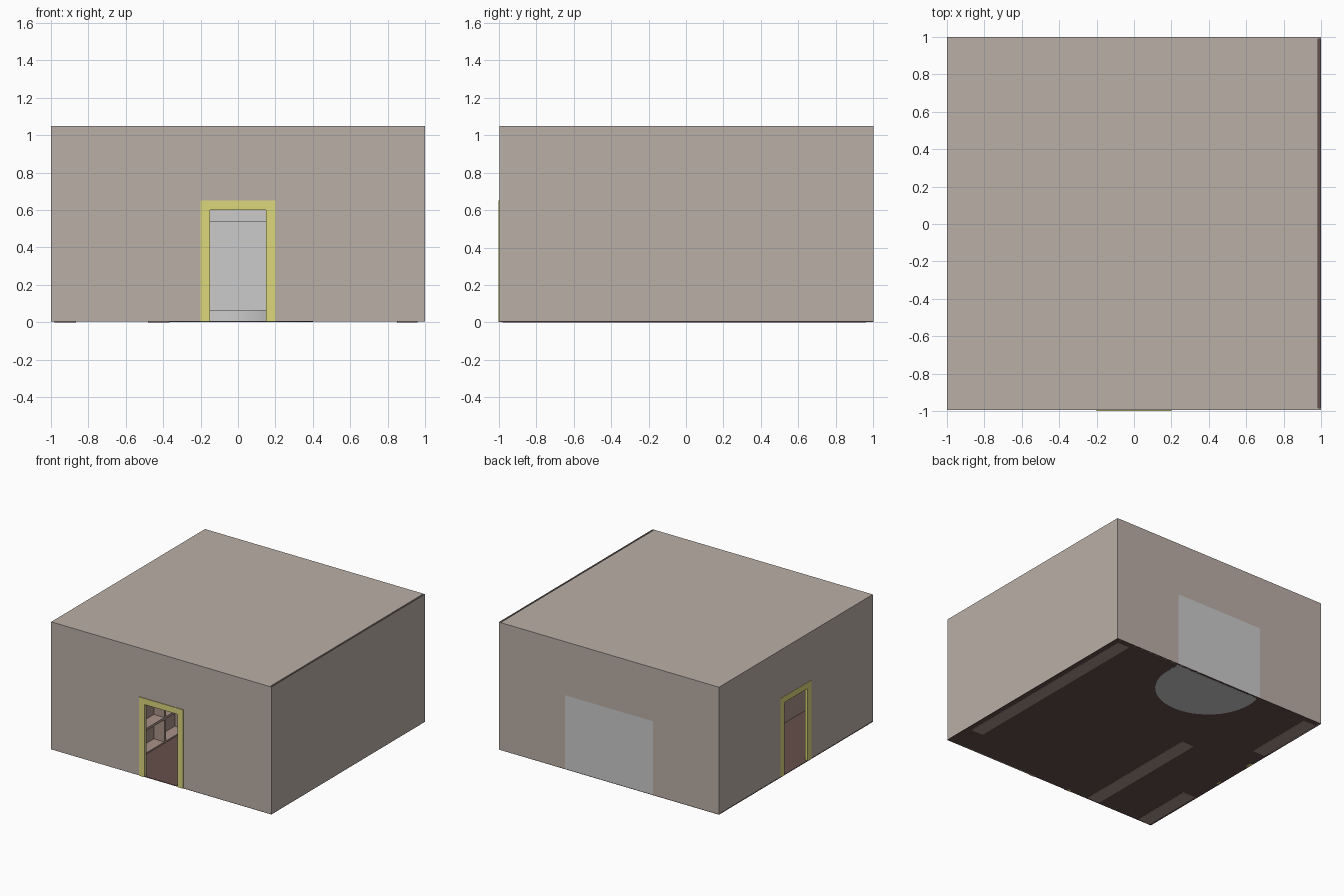
import bpy, bmesh
from math import pi, cos, sin

if "Cube" in bpy.data.objects:
    bpy.data.objects.remove(bpy.data.objects["Cube"])


def material(name, rgb):
    m = bpy.data.materials.new(name)
    m.diffuse_color = (*rgb, 1)
    m.use_nodes = True
    m.node_tree.nodes["Principled BSDF"].inputs["Base Color"].default_value = m.diffuse_color
    return m


WALL = material("plaster", (0.50, 0.43, 0.39))
FLOOR = material("dark_boards", (0.13, 0.08, 0.07))
WOOD = material("shelf_wood", (0.40, 0.29, 0.25))
TRIM = material("yellow_trim", (0.72, 0.68, 0.20))
H, T = 1.05, 0.01


def boxes(name, parts, mat=None):
    """One object from a list of (x0, x1, y0, y1, z0, z1) boxes."""
    bm = bmesh.new()
    for x0, x1, y0, y1, z0, z1 in parts:
        vs = bmesh.ops.create_cube(bm, size=1)["verts"]
        for v in vs:
            v.co = (x1 if v.co.x > 0 else x0, y1 if v.co.y > 0 else y0,
                    z1 if v.co.z > 0 else z0)
    return finish(name, bm, mat)


def finish(name, bm, mat=None):
    bmesh.ops.recalc_face_normals(bm, faces=bm.faces)
    me = bpy.data.meshes.new(name)
    bm.to_mesh(me)
    bm.free()
    ob = bpy.data.objects.new(name, me)
    bpy.context.collection.objects.link(ob)
    if mat:
        me.materials.append(mat)
    return ob


def around_opening(half, top, outer, outer_top):
    """Three (u0, u1, z0, z1) rectangles left of, right of and above an opening."""
    return [(-outer, -half, 0.003, outer_top), (half, outer, 0.003, outer_top),
            (-half, half, top, outer_top)]


# room shell: doors in the front and left walls, fireplace gap in the back
boxes("floor", [(-1, 1, -0.995, 1, 0.003, 0.008)], FLOOR)
boxes("roof", [(-1, 0.985, -0.995, 1, H - T, H)], WALL)
boxes("right_wall", [(1 - T / 2, 1, -0.995, 1, 0.003, H)], WALL)
boxes("front_wall", [(a, b, -0.995, -0.985, c, d)
                     for a, b, c, d in around_opening(0.15, 0.6, 1, H)], WALL)
boxes("left_wall", [(-0.998, -0.988, a, b, c, d)
                    for a, b, c, d in around_opening(0.15, 0.6, 0.995, H)], WALL)
boxes("back_wall", [(a, b, 1 - T, 1, c, d)
                    for a, b, c, d in around_opening(0.4, 0.61, 1, H)], WALL)

# door trims
frame = around_opening(0.15, 0.6, 0.2, 0.65)
boxes("front_door_frame", [(a, b, -1, -0.975, c, d) for a, b, c, d in frame], TRIM)
boxes("left_door_frame", [(-1, -0.975, a, b, c, d) for a, b, c, d in frame], TRIM)

# fireplace with a recess
boxes("fireplace", [(a, b, 0.86, 0.99, c, d)
                    for a, b, c, d in around_opening(0.3, 0.54, 0.4, 0.61)]
      + [(-0.4, 0.4, 0.98, 1, 0.003, 0.61)])

# rounded hearth, cut off flat at the back wall
bm = bmesh.new()
outline = [(0.4 * cos(2 * pi * i / 48), min(0.87 + 0.4 * sin(2 * pi * i / 48), 0.985))
           for i in range(48)]
base = bm.faces.new([bm.verts.new((x, y, 0.002)) for x, y in outline])
top = bmesh.ops.extrude_face_region(bm, geom=[base])["geom"]
bmesh.ops.translate(bm, verts=[g for g in top if isinstance(g, bmesh.types.BMVert)],
                    vec=(0, 0, 0.063))
hearth = finish("hearth", bm)
bpy.context.view_layer.objects.active = hearth
hearth.select_set(True)
bpy.ops.object.shade_smooth_by_angle()


def bookcase(name, x0, x1, y0, y1, cells, facing, rows=4, top=0.82, t=0.02):
    """Open shelving with its back panel on the side away from facing."""
    parts = [(x0, x0 + t, y0, y1, 0, top) if facing > 0 else (x1 - t, x1, y0, y1, 0, top)]
    fx0, fx1 = (x0 + t, x1) if facing > 0 else (x0, x1 - t)
    for i in range(cells + 1):
        y = y0 + (y1 - y0 - t) * i / cells
        parts.append((fx0, fx1, y, y + t, 0, top))
    for j in range(rows + 1):
        z = (top - t) * j / rows
        for i in range(cells):
            y = y0 + (y1 - y0 - t) * i / cells
            parts.append((fx0, fx1, y + t, y + (y1 - y0 - t) / cells, z, z + t))
    boxes(name, parts, WOOD)


bookcase("right_bookcase", 0.85, 0.96, -0.76, 0.96, 6, -1)
bookcase("middle_bookcase", -0.48, -0.365, -0.98, 0.13, 4, 1)
bookcase("left_front_bookcase", -0.98, -0.865, -0.98, -0.45, 2, 1)
bookcase("left_back_bookcase", -0.98, -0.865, 0.36, 0.96, 2, 1)
